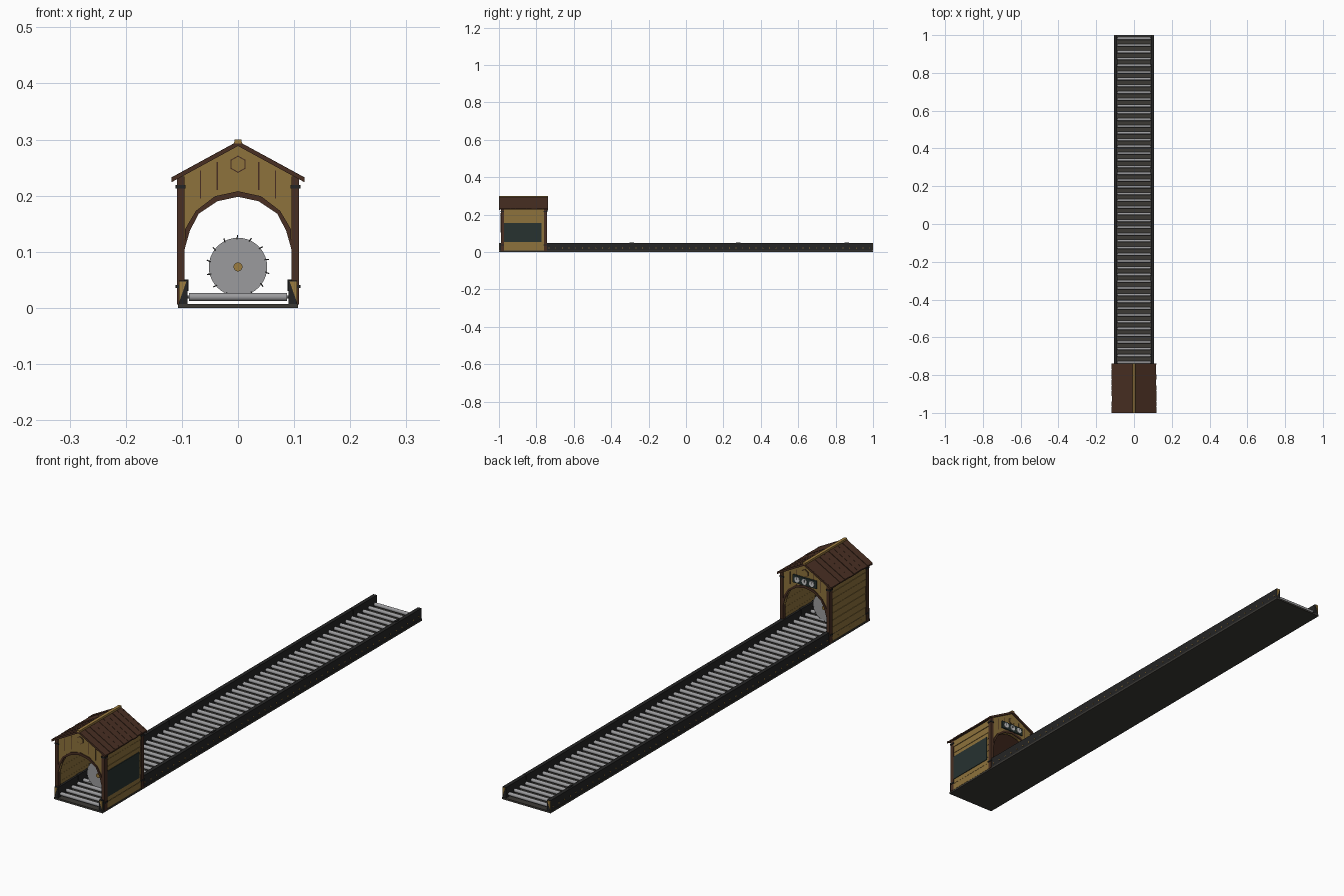
import bpy, bmesh, math, random
from mathutils import Matrix, Vector

if "Cube" in bpy.data.objects:
    bpy.data.objects.remove(bpy.data.objects["Cube"])

random.seed(4)


def mat(name, r, g, b):
    m = bpy.data.materials.new(name)
    m.diffuse_color = (r, g, b, 1)
    m.use_nodes = True
    m.node_tree.nodes["Principled BSDF"].inputs["Base Color"].default_value = m.diffuse_color
    return m


TAN = mat("tan_wood", 0.27, 0.17, 0.045)
BROWN = mat("brown_wood", 0.065, 0.028, 0.016)
DARK = mat("dark_metal", 0.018, 0.018, 0.018)
SLATE = mat("slate", 0.02, 0.032, 0.03)
BASE = mat("base_grey", 0.045, 0.042, 0.036)
STEEL = mat("steel", 0.33, 0.33, 0.34)
GOLD = mat("gold", 0.33, 0.2, 0.05)
WHITE = mat("dial_white", 0.75, 0.75, 0.72)


def box(bm, x0, x1, y0, y1, z0, z1):
    m = Matrix.Translation(((x0 + x1) / 2, (y0 + y1) / 2, (z0 + z1) / 2))
    bmesh.ops.create_cube(bm, size=1, matrix=m @ Matrix.Diagonal(
        (abs(x1 - x0), abs(y1 - y0), abs(z1 - z0), 1)))


def cyl(bm, center, r, length, axis, n=16):
    rot = Matrix.Rotation(math.pi / 2, 4, 'Y' if axis == 'X' else 'X')
    bmesh.ops.create_cone(bm, cap_ends=True, segments=n, radius1=r, radius2=r,
                          depth=length, matrix=Matrix.Translation(center) @ rot)


def prism(bm, pts, y0, y1):
    # xz outline extruded along y
    f = bm.faces.new([bm.verts.new((x, y0, z)) for x, z in pts])
    ext = bmesh.ops.extrude_face_region(bm, geom=[f])
    vs = [v for v in ext["geom"] if isinstance(v, bmesh.types.BMVert)]
    bmesh.ops.translate(bm, verts=vs, vec=(0, y1 - y0, 0))


def part(name, material, build, smooth=False):
    bm = bmesh.new()
    build(bm)
    bmesh.ops.recalc_face_normals(bm, faces=bm.faces)
    me = bpy.data.meshes.new(name)
    bm.to_mesh(me)
    bm.free()
    ob = bpy.data.objects.new(name, me)
    bpy.context.collection.objects.link(ob)
    me.materials.append(material)
    if smooth:
        bpy.ops.object.select_all(action='DESELECT')
        ob.select_set(True)
        bpy.context.view_layer.objects.active = ob
        bpy.ops.object.shade_smooth_by_angle(angle=math.radians(40))
    return ob


SIDES = (-1, 1)
YF, YB = -0.982, -0.752          # centre of the front and back frames
COUNT = 56
roller_y = [-1 + (i + 0.5) * 2 / COUNT for i in range(COUNT)]

# ---- conveyor
part("base_plate", BASE, lambda bm: box(bm, -0.107, 0.107, -1, 1, 0, 0.007))


def rails(bm):
    for s in SIDES:
        box(bm, s * 0.09, s * 0.105, -0.998, 0.998, 0.007, 0.049)
        for y in (-0.86, -0.29, 0.28, 0.86):        # inner joint plates
            box(bm, s * 0.0885, s * 0.098, y - 0.012, y + 0.012, 0.03, 0.051)


part("side_rails", DARK, rails)


def rollers(bm):
    for y in roller_y:
        cyl(bm, (0, y, 0.0195), 0.0072, 0.174, 'X', 14)
        cyl(bm, (0, y, 0.0195), 0.003, 0.186, 'X', 8)


part("rollers", STEEL, rollers, True)


def bolts(bm):
    for y in roller_y:
        for s in SIDES:
            cyl(bm, (s * 0.105, y, 0.021), 0.003, 0.003, 'X', 6)


part("rail_bolts", GOLD, bolts)


def end_caps(bm):
    for s in SIDES:
        for e in SIDES:
            prism(bm, [(s * 0.105, 0.01), (s * 0.105, 0.047), (s * 0.092, 0.047)],
                  e * 0.997, e * 1.0)


part("rail_end_markers", GOLD, end_caps)

# ---- saw blade
BC = Vector((0, -0.87, 0.073))
part("saw_blade", STEEL, lambda bm: cyl(bm, BC, 0.052, 0.003, 'Y', 40), True)


def teeth(bm):
    for i in range(14):
        a = 2 * math.pi * i / 14 + 0.2
        m = (Matrix.Translation(BC) @ Matrix.Rotation(a, 4, 'Y')
             @ Matrix.Translation((0.053, 0, 0)) @ Matrix.Rotation(0.2, 4, 'Y')
             @ Matrix.Diagonal((0.008, 0.004, 0.002, 1)))
        bmesh.ops.create_cube(bm, size=1, matrix=m)


part("saw_teeth", DARK, teeth)
part("saw_hub", GOLD, lambda bm: cyl(bm, BC, 0.008, 0.014, 'Y', 16), True)


# ---- house frame
def posts(bm):
    for s in SIDES:
        for y in (YF, YB):
            box(bm, s * 0.095, s * 0.109, y - 0.008, y + 0.008, 0.006, 0.234)


part("corner_posts", BROWN, posts)


def bands(bm):
    for s in SIDES:
        for y in (YF, YB):
            for z in (0.038, 0.216):
                box(bm, s * 0.0935, s * 0.111, y - 0.0095, y + 0.0095, z - 0.003, z + 0.003)


part("post_bands", DARK, bands)


def walls(bm):
    n, h = 8, 0.222 / 8
    for s in SIDES:
        for i in range(n):
            d = random.uniform(0, 0.0015)
            z = 0.008 + i * h
            box(bm, s * 0.098, s * (0.1055 + d), YF + 0.006, YB - 0.006, z, z + h - 0.0015)
        box(bm, s * 0.0985, s * 0.104, YF + 0.006, YB - 0.006, 0.008, 0.23)


part("wall_planks", TAN, walls)
part("side_board", SLATE, lambda bm: box(bm, 0.1, 0.1085, -0.975, -0.772, 0.054, 0.156))

# ---- gables with arched opening
outer = [(0.095, 0.12), (0.094, 0.141), (0.075, 0.173), (0.041, 0.199), (0, 0.208)]
inner = [(0.095, 0.105), (0.086, 0.137), (0.07, 0.168), (0.037, 0.19), (0, 0.198)]


def mirrored(half):
    return half + [(-x, z) for x, z in reversed(half[:-1])]


def gables(bm):
    for y in (YF, YB):
        prism(bm, mirrored(inner) + [(-0.1, 0.12), (-0.1, 0.237), (0, 0.29),
                                     (0.1, 0.237), (0.1, 0.12)], y - 0.005, y + 0.005)


part("gable_panels", TAN, gables)


def arches(bm):
    for y in (YF, YB):
        prism(bm, mirrored(inner) + mirrored(outer)[::-1], y - 0.0085, y + 0.0085)


part("arch_trim", BROWN, arches)


def seams(bm):
    for y, e in ((YF, -1), (YB, 1)):
        for x, z0, z1 in ((0.067, 0.195, 0.245), (0.037, 0.21, 0.26)):
            for s in SIDES:
                box(bm, s * x - 0.001, s * x + 0.001, y, y + e * 0.0056, z0, z1)


part("gable_seams", BROWN, seams)


# ---- roof
def roof_strip(s, x0, x1, t0, t1):
    top = lambda x: 0.2965 - 0.545 * x
    return [(s * x0, top(x0) + t1), (s * x1, top(x1) + t1),
            (s * x1, top(x1) - t0), (s * x0, top(x0) - t0)]


def roof(bm):
    n, w = 9, 0.256 / 9
    for s in SIDES:
        for i in range(n):
            y = -0.996 + i * w
            prism(bm, roof_strip(s, 0, 0.117 + random.uniform(0, 0.002), 0.005,
                                 random.uniform(-0.001, 0.001)), y + 0.0008, y + w - 0.0008)
        prism(bm, roof_strip(s, 0, 0.116, 0.006, -0.003), -0.996, -0.74)
        for y in (-0.9995, -0.744):                 # barge boards
            prism(bm, roof_strip(s, 0, 0.1185, 0.008, 0.0005), y, y + 0.006)


part("roof_boards", BROWN, roof)
part("ridge_cap", GOLD, lambda bm: prism(
    bm, [(-0.007, 0.293), (-0.006, 0.3), (0.006, 0.3), (0.007, 0.293)], -1, -0.738))


# ---- gable ornaments and dials
def plaque(r, depth):
    pts = [(r * math.sin(i * math.pi / 3), 0.256 + r * math.cos(i * math.pi / 3))
           for i in range(6)]
    return lambda bm: [prism(bm, pts, YF, YF - depth), prism(bm, pts, YB, YB + depth)]


part("plaque_rim", BROWN, plaque(0.0155, 0.007))
part("plaque_face", TAN, plaque(0.0135, 0.0085))
part("dial_panel", SLATE, lambda bm: box(bm, -0.052, 0.052, YB, YB + 0.01, 0.208, 0.239))
part("dials", WHITE, lambda bm: [cyl(bm, (x, YB + 0.01, 0.2235), 0.011, 0.005, 'Y', 20)
                                 for x in (-0.032, 0, 0.032)], True)
part("dial_needles", DARK, lambda bm: [
    box(bm, x - 0.001, x + 0.001, YB + 0.012, YB + 0.0135, 0.2225, 0.232)
    for x in (-0.032, 0, 0.032)])
